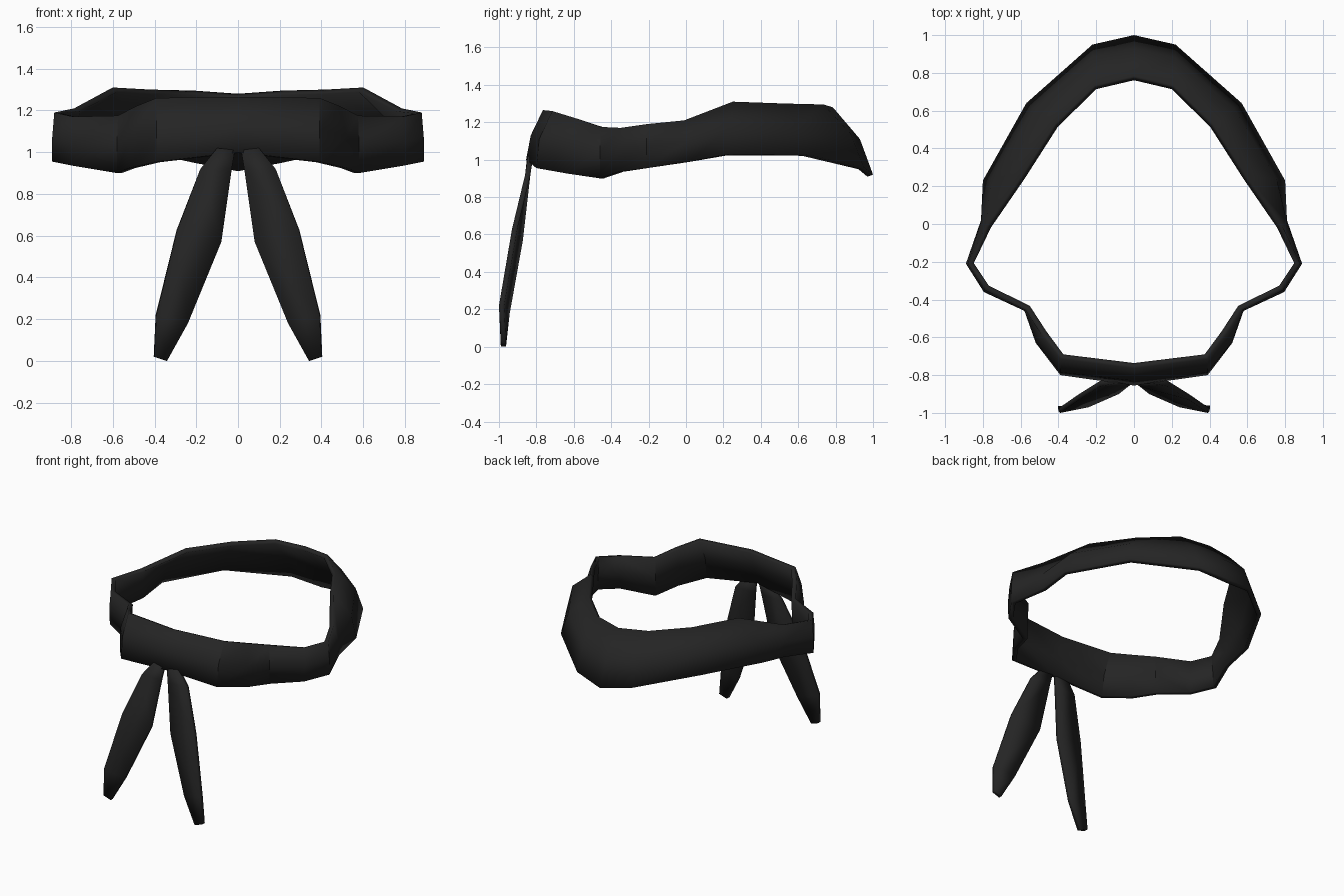
import bpy

if "Cube" in bpy.data.objects:
    bpy.data.objects.remove(bpy.data.objects["Cube"])

# One colour: near-black cloth
cloth = bpy.data.materials.new("black_cloth")
cloth.diffuse_color = (0.018, 0.018, 0.018, 1)
cloth.use_nodes = True
cloth.node_tree.nodes["Principled BSDF"].inputs["Base Color"].default_value = cloth.diffuse_color


def make_strip(name, rows, closed, thickness):
    """Skin a cloth strip through rows of points, then give it thickness."""
    n, k = len(rows), len(rows[0])
    verts = [p for row in rows for p in row]
    faces = []
    for i in range(n if closed else n - 1):
        j = (i + 1) % n
        for c in range(k - 1):
            faces.append((i * k + c, j * k + c, j * k + c + 1, i * k + c + 1))
    mesh = bpy.data.meshes.new(name)
    mesh.from_pydata(verts, [], faces)
    mesh.materials.append(cloth)
    ob = bpy.data.objects.new(name, mesh)
    bpy.context.collection.objects.link(ob)
    mod = ob.modifiers.new("thickness", "SOLIDIFY")
    mod.thickness = thickness
    mod.offset = -1
    bpy.ops.object.select_all(action="DESELECT")
    ob.select_set(True)
    bpy.context.view_layer.objects.active = ob
    bpy.ops.object.shade_smooth_by_angle(angle=0.7)
    return ob


# Headband half, front centre to back centre: lower edge, middle, upper edge
half = [
    ((0, -.855, 1.00), (0, -.83, 1.13), (0, -.765, 1.265)),
    ((.39, -.80, .955), (.39, -.785, 1.11), (.39, -.715, 1.26)),
    ((.52, -.63, .925), (.52, -.625, 1.08), (.49, -.585, 1.22)),
    ((.58, -.46, .90), (.58, -.46, 1.04), (.575, -.455, 1.175)),
    ((.79, -.36, .935), (.795, -.36, 1.05), (.79, -.35, 1.17)),
    ((.89, -.21, .955), (.89, -.21, 1.07), (.88, -.21, 1.19)),
    ((.81, .02, .99), (.81, .01, 1.10), (.785, -.01, 1.21)),
    ((.80, .23, 1.03), (.755, .24, 1.18), (.60, .25, 1.31)),
    ((.57, .64, 1.03), (.53, .61, 1.18), (.42, .53, 1.30)),
    ((.22, .95, .96), (.22, .88, 1.14), (.21, .735, 1.295)),
    ((0, 1.0, .92), (0, .93, 1.11), (0, .785, 1.28)),
]
mirrored = [tuple((-x, y, z) for x, y, z in row) for row in half[-2:0:-1]]
make_strip("headband", half + mirrored, True, 0.032)

# Hanging tail: inner edge and outer edge, from tip up to knot
tail = [
    ((.34, -.99, .00), (.40, -.99, .02)),
    ((.24, -.97, .18), (.39, -1.0, .22)),
    ((.08, -.90, .57), (.29, -.93, .63)),
    ((.03, -.86, .92), (.18, -.86, .92)),
    ((.015, -.85, 1.01), (.10, -.845, 1.02)),
]
for side, sx in (("right", 1), ("left", -1)):
    # rows run so the outward side faces the front
    rows = [tuple((sx * x, y, z) for x, y, z in r) for r in tail]
    make_strip(side + "_tail", rows[::-1] if sx > 0 else rows, False, 0.028)
